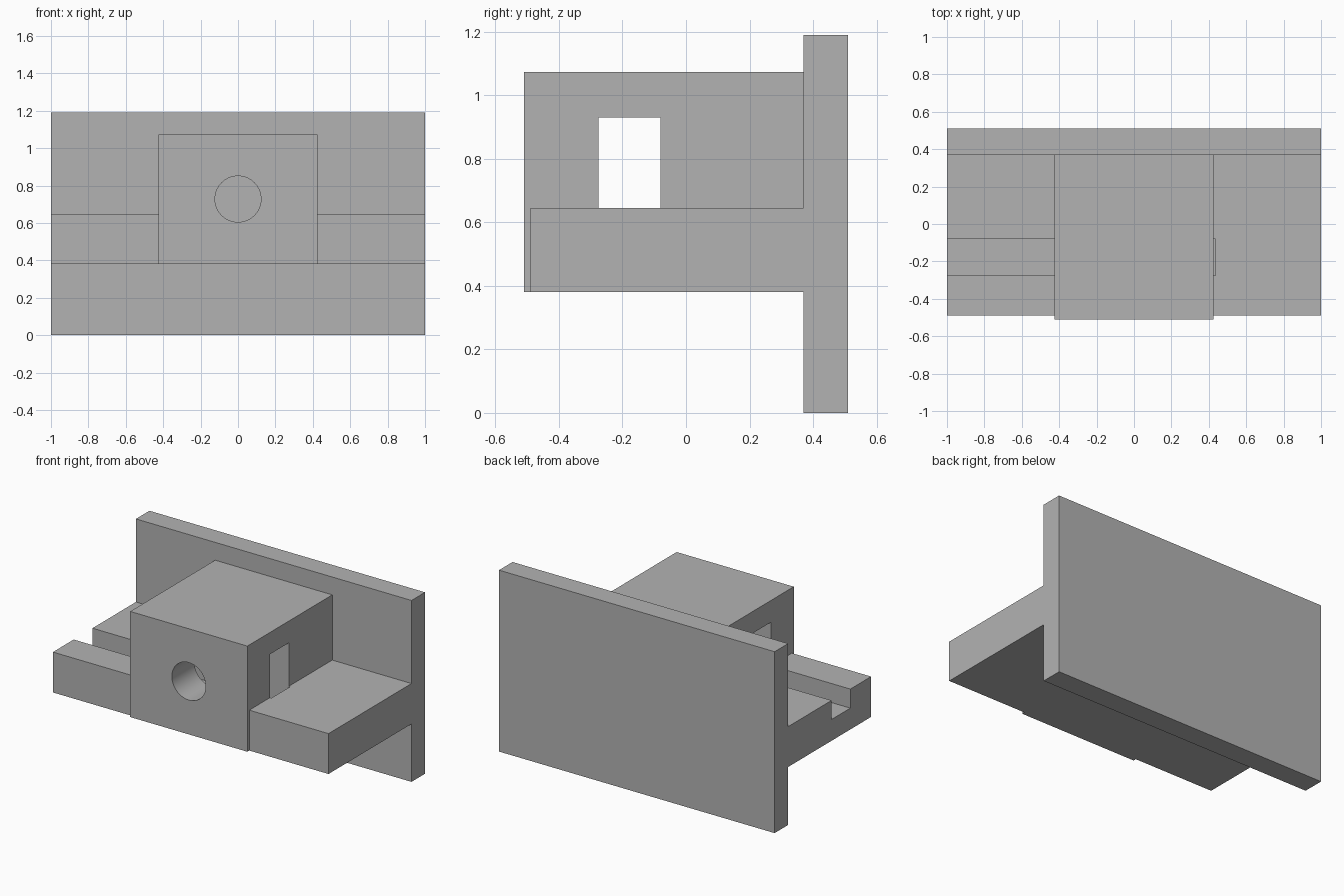
import bpy

cube = bpy.data.objects.get("Cube")
if cube:
    bpy.data.objects.remove(cube, do_unlink=True)

grey = bpy.data.materials.new("plain grey")
grey.use_nodes = True
colour = (0.45, 0.45, 0.45, 1)
grey.diffuse_color = colour
grey.node_tree.nodes["Principled BSDF"].inputs["Base Color"].default_value = colour


def finish(name):
    ob = bpy.context.object
    ob.name = name
    ob.data.materials.append(grey)
    bpy.ops.object.transform_apply(location=True, rotation=True, scale=True)
    return ob


def box(name, x, y, z):
    """Box spanning the given (low, high) ranges."""
    spans = (x, y, z)
    bpy.ops.mesh.primitive_cube_add(size=1, location=[(a + b) / 2 for a, b in spans])
    bpy.context.object.scale = [b - a for a, b in spans]
    return finish(name)


def combine(target, tool, operation):
    mod = target.modifiers.new(tool.name, 'BOOLEAN')
    mod.operation = operation
    mod.solver = 'EXACT'
    mod.object = tool
    bpy.context.view_layer.objects.active = target
    bpy.ops.object.modifier_apply(modifier=mod.name)
    bpy.data.objects.remove(tool, do_unlink=True)


# Upright plate, horizontal shelf and central block joined into one solid
bracket = box("bracket", (-1, 1), (0.37, 0.51), (0, 1.19))
shelf = box("shelf", (-1, 1), (-0.49, 0.44), (0.38, 0.645))
block = box("block", (-0.425, 0.425), (-0.51, 0.44), (0.38, 1.073))
combine(bracket, shelf, 'UNION')
combine(bracket, block, 'UNION')

# Side slot: open at the right end, stopping just past the block on the left
slot = box("slot_cutter", (-1.1, 0.435), (-0.275, -0.08), (0.52, 0.93))
combine(bracket, slot, 'DIFFERENCE')

# Round bore from the front of the block into the slot
bpy.ops.mesh.primitive_cylinder_add(vertices=64, radius=0.123, depth=0.4,
                                    location=(0, -0.4, 0.728), rotation=(1.570796, 0, 0))
combine(bracket, finish("bore_cutter"), 'DIFFERENCE')

# Smooth bore, sharp box edges
bpy.ops.object.select_all(action='DESELECT')
bracket.select_set(True)
bpy.context.view_layer.objects.active = bracket
bpy.ops.object.shade_smooth_by_angle(angle=0.5)
